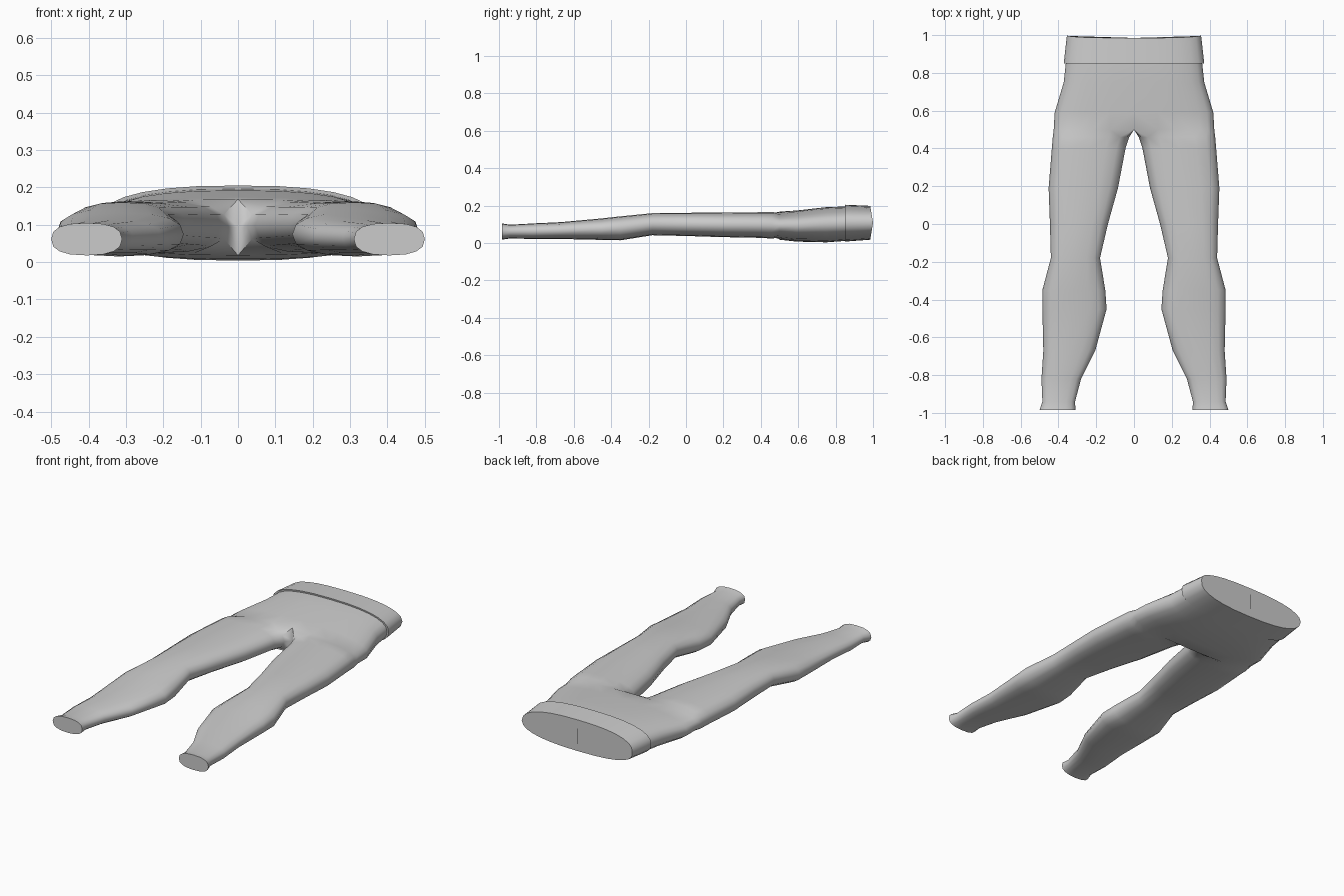
import bpy, bmesh
from math import sin, cos, pi

if "Cube" in bpy.data.objects:
    bpy.data.objects.remove(bpy.data.objects["Cube"])

N = 16  # points around each section


def power(v, p):
    return abs(v) ** p * (1 if v >= 0 else -1)


def section(y, xin, xout, zb, zt, p=0.8, bow=0.0):
    """Rounded lens in the xz plane; xin == 0 gives a half section open on the centre plane."""
    h, pts = (zt - zb) / 2, []
    zm = (zt + zb) / 2
    for k in range(N):
        if xin > 0:
            a = 2 * pi * k / N
            x = (xin + xout) / 2 + (xout - xin) / 2 * power(cos(a), p)
            s = power(sin(a), p)
        elif k == N // 2:
            x, s = 0.0, 0.0
        else:
            j = k if k < N // 2 else N - k
            a = j / (N // 2 - 1) * pi / 2
            x = 0.0 if j == N // 2 - 1 else xout * power(cos(a), p)
            s = power(sin(a), p) * (1 if k < N // 2 else -1)
        pts.append((x, y - bow * abs(s), zm + h * s))
    return pts


def loft(name, sections, cap_first=False, cap_last=False):
    bm = bmesh.new()
    rings = [[bm.verts.new(c) for c in s] for s in sections]
    for a, b in zip(rings, rings[1:]):
        for k in range(N):
            q = [a[k], a[(k + 1) % N], b[(k + 1) % N], b[k]]
            if any(v.co.x > 1e-6 for v in q):  # leave the centre plane open
                bm.faces.new(q)
    if cap_first:
        bm.faces.new(rings[0])
    if cap_last:
        bm.faces.new(rings[-1])
    bmesh.ops.recalc_face_normals(bm, faces=bm.faces)
    me = bpy.data.meshes.new(name)
    bm.to_mesh(me)
    bm.free()
    ob = bpy.data.objects.new(name, me)
    bpy.context.collection.objects.link(ob)
    bpy.ops.object.select_all(action='DESELECT')
    ob.select_set(True)
    bpy.context.view_layer.objects.active = ob
    bpy.ops.object.shade_smooth_by_angle(angle=0.9)
    mir = ob.modifiers.new("Mirror", 'MIRROR')
    mir.use_clip = True
    return ob


# Trouser leg and hip: y, inner x, outer x, bottom z, top z
trousers = [
    (-0.985, 0.31, 0.50, 0.018, 0.105),
    (-0.94, 0.312, 0.485, 0.025, 0.098),
    (-0.82, 0.28, 0.49, 0.022, 0.105),
    (-0.67, 0.205, 0.48, 0.022, 0.112),
    (-0.45, 0.145, 0.485, 0.017, 0.132),
    (-0.35, 0.152, 0.485, 0.015, 0.143),
    (-0.18, 0.18, 0.44, 0.042, 0.160),
    (0.00, 0.138, 0.445, 0.038, 0.162),
    (0.19, 0.085, 0.452, 0.032, 0.163),
    (0.40, 0.045, 0.435, 0.028, 0.165),
    (0.46, 0.025, 0.43, 0.024, 0.166),
    (0.50, 0, 0.425, 0.018, 0.168),
    (0.59, 0, 0.42, 0.008, 0.174),
    (0.75, 0, 0.372, 0.004, 0.192),
    (0.86, 0, 0.36, 0.012, 0.196),
]
loft("trousers", [section(*s) for s in trousers], cap_first=True)

# Waistband: lip under the band, outer wall, closed top
waistband = [
    section(0.853, 0, 0.35, 0.017, 0.19),
    section(0.85, 0, 0.372, 0.008, 0.205),
    section(1.0, 0, 0.355, 0.018, 0.199, bow=0.015),
]
loft("waistband", waistband, cap_last=True)
